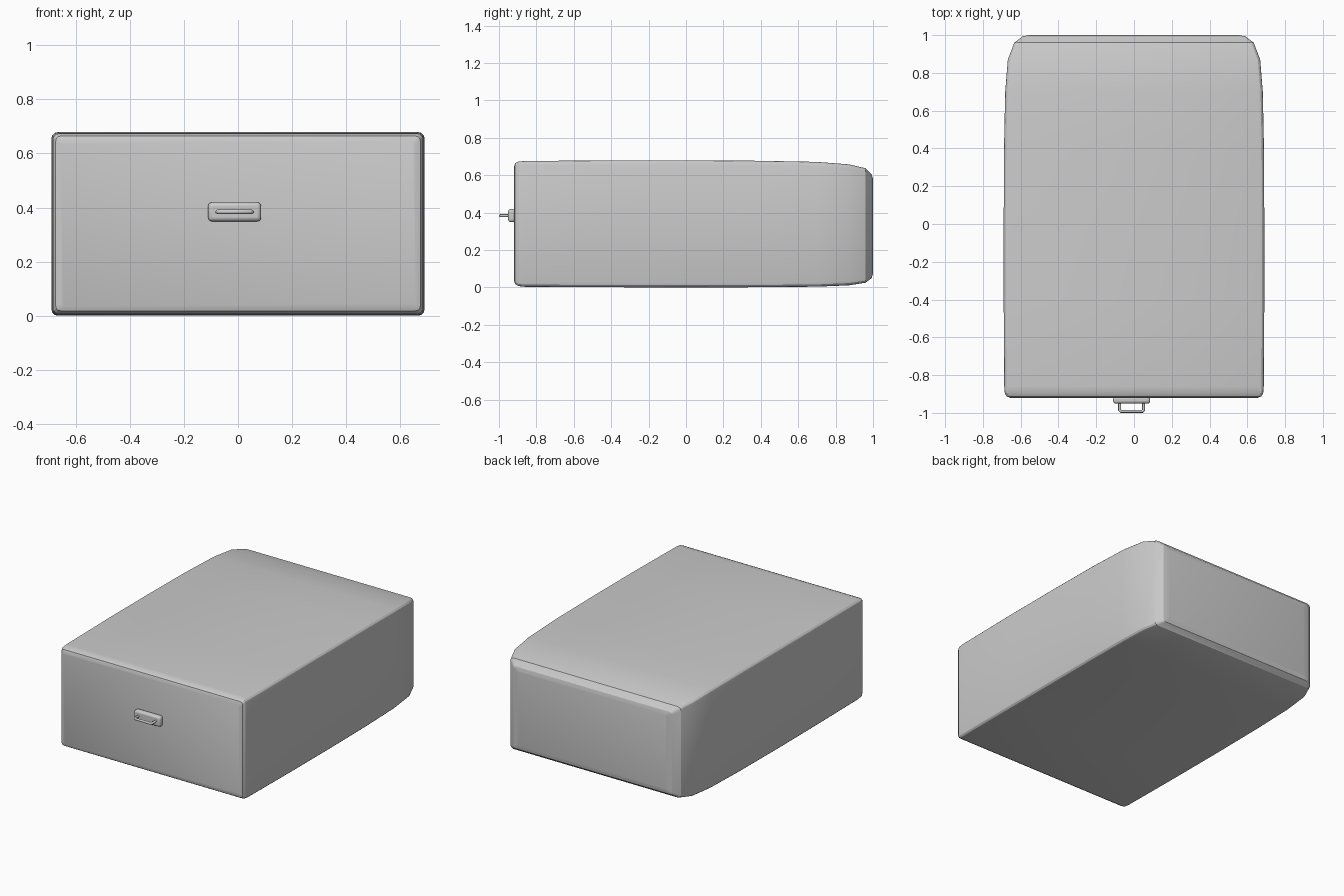
import bpy, bmesh, math

if "Cube" in bpy.data.objects:
    bpy.data.objects.remove(bpy.data.objects["Cube"])

def smooth(obj, angle):
    bpy.ops.object.select_all(action='DESELECT')
    obj.select_set(True)
    bpy.context.view_layer.objects.active = obj
    bpy.ops.object.shade_smooth_by_angle(angle=math.radians(angle))

def rounded_rect(w, lo, hi, r, steps=3):
    """Outline in x/z, counter-clockwise, with rounded corners."""
    pts = []
    corners = [(w - r, hi - r), (r - w, hi - r), (r - w, lo + r), (w - r, lo + r)]
    for q, (cx, cz) in enumerate(corners):
        for i in range(steps + 1):
            a = math.pi / 2 * (q + i / steps)
            pts.append((cx + r * math.cos(a), cz + r * math.sin(a)))
    return pts

def loft(name, sections):
    """Skin rounded outlines placed along y: (y, half width, low, high, radius)."""
    bm = bmesh.new()
    rings = [[bm.verts.new((x, y, z)) for x, z in rounded_rect(w, lo, hi, r)]
             for y, w, lo, hi, r in sections]
    n = len(rings[0])
    for a, b in zip(rings, rings[1:]):
        for i in range(n):
            j = (i + 1) % n
            bm.faces.new((a[i], a[j], b[j], b[i]))
    bm.faces.new(rings[0])
    bm.faces.new(rings[-1])
    bmesh.ops.recalc_face_normals(bm, faces=bm.faces)
    mesh = bpy.data.meshes.new(name)
    bm.to_mesh(mesh)
    bm.free()
    obj = bpy.data.objects.new(name, mesh)
    bpy.context.collection.objects.link(obj)
    return obj

# Main case: tight rounding at the front, broad chamfered rounding at the back
case = loft("case_body", [
    (-0.92, 0.655, 0.035, 0.645, 0.012),
    (-0.913, 0.674, 0.018, 0.664, 0.018),
    (-0.895, 0.684, 0.007, 0.673, 0.022),
    (-0.86, 0.687, 0.003, 0.676, 0.024),
    (-0.40, 0.690, 0.001, 0.679, 0.024),
    (0.00, 0.690, 0.0, 0.679, 0.024),
    (0.40, 0.688, 0.001, 0.677, 0.024),
    (0.70, 0.682, 0.004, 0.671, 0.024),
    (0.87, 0.668, 0.011, 0.658, 0.024),
    (0.96, 0.634, 0.025, 0.637, 0.022),
    (0.993, 0.590, 0.050, 0.603, 0.015),
    (1.00, 0.555, 0.075, 0.580, 0.010),
])
smooth(case, 22)

# Handle back plate
bpy.ops.mesh.primitive_cube_add(size=1, location=(-0.0125, -0.932, 0.384))
plate = bpy.context.object
plate.name = "handle_plate"
plate.scale = (0.196, 0.038, 0.07)
bpy.ops.object.transform_apply(location=False, rotation=False, scale=True)
bev = plate.modifiers.new("rounding", 'BEVEL')
bev.width = 0.014
bev.segments = 3
smooth(plate, 40)

# Pull loop: a thin rod bent into a U
curve = bpy.data.curves.new("handle_loop", 'CURVE')
curve.dimensions = '3D'
curve.bevel_depth = 0.008
curve.bevel_resolution = 2
curve.use_fill_caps = True
path = [(-0.076, -0.94), (-0.076, -0.985), (-0.069, -0.992),
        (0.044, -0.992), (0.051, -0.985), (0.051, -0.94)]
spline = curve.splines.new('POLY')
spline.points.add(len(path) - 1)
for p, (x, y) in zip(spline.points, path):
    p.co = (x, y, 0.384, 1)
loop = bpy.data.objects.new("handle_loop", curve)
bpy.context.collection.objects.link(loop)
